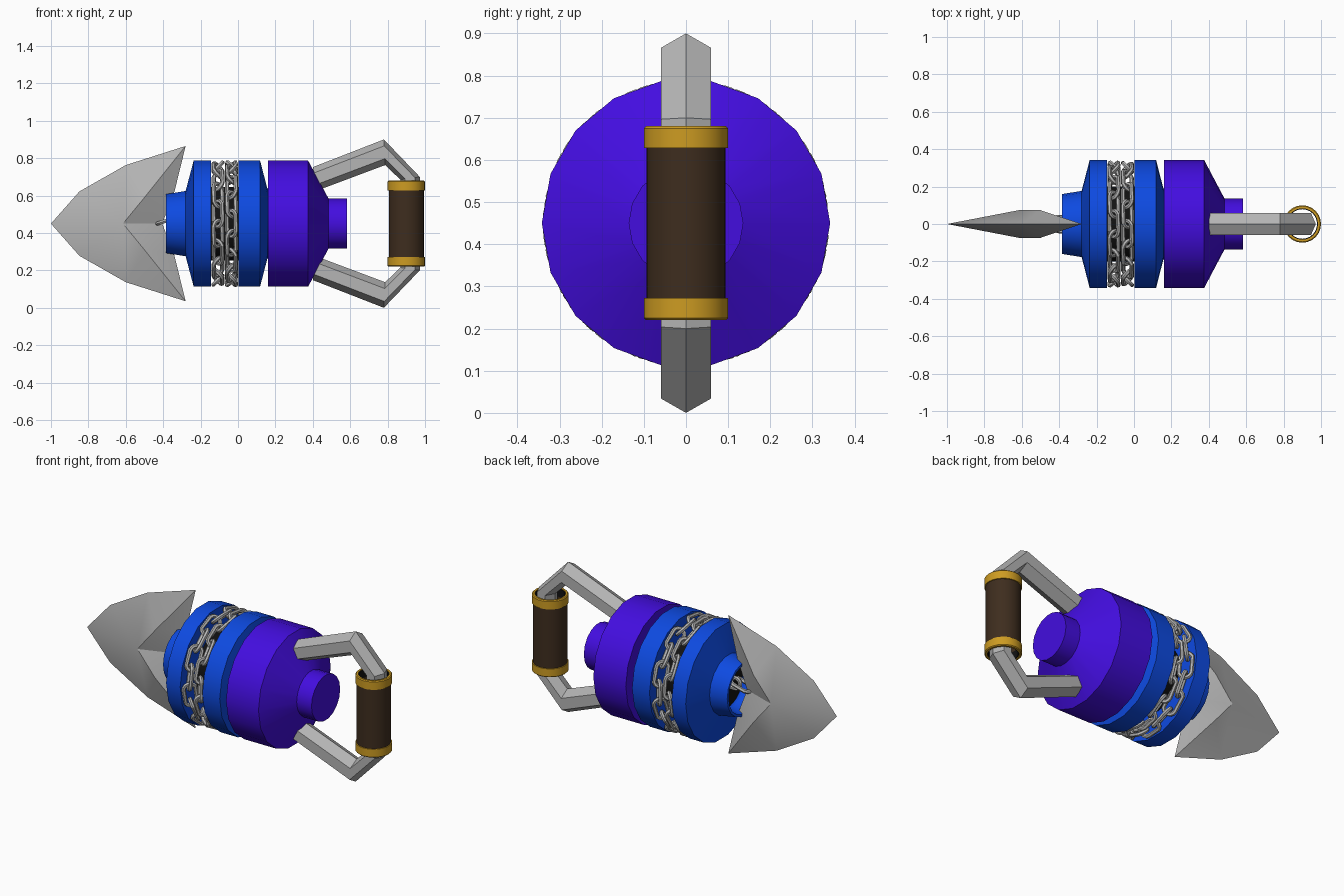
import bpy, bmesh, math
from mathutils import Vector, Matrix

if "Cube" in bpy.data.objects:
    bpy.data.objects.remove(bpy.data.objects["Cube"])

CZ = 0.45      # height of the main axis


def mat(name, rgb):
    m = bpy.data.materials.new(name)
    m.diffuse_color = (*rgb, 1)
    m.use_nodes = True
    m.node_tree.nodes["Principled BSDF"].inputs["Base Color"].default_value = m.diffuse_color
    return m


BLUE = mat("blue", (0.004, 0.068, 0.75))
PURPLE = mat("purple", (0.056, 0.004, 0.74))
STEEL = mat("steel", (0.46, 0.46, 0.46))
GOLD = mat("gold", (0.61, 0.33, 0.016))
BROWN = mat("brown", (0.048, 0.026, 0.013))
BLACK = mat("black", (0.006, 0.006, 0.006))


def finish(name, bm, material, smooth=True):
    bmesh.ops.recalc_face_normals(bm, faces=bm.faces[:])
    me = bpy.data.meshes.new(name)
    bm.to_mesh(me)
    bm.free()
    me.materials.append(material)
    ob = bpy.data.objects.new(name, me)
    bpy.context.collection.objects.link(ob)
    if smooth:
        bpy.ops.object.select_all(action='DESELECT')
        ob.select_set(True)
        bpy.context.view_layer.objects.active = ob
        bpy.ops.object.shade_smooth_by_angle(angle=math.radians(30))
    return ob


def skin(bm, rings, closed=False):
    """Bridge rings of points; cap the ends unless the loop is closed."""
    vs = [[bm.verts.new(p) for p in r] for r in rings]
    n = len(vs[0])
    for i in range(len(vs) if closed else len(vs) - 1):
        a, b = vs[i], vs[(i + 1) % len(vs)]
        for k in range(n):
            bm.faces.new((a[k], a[(k + 1) % n], b[(k + 1) % n], b[k]))
    if not closed:
        bm.faces.new(vs[0])
        bm.faces.new(vs[-1])


def lathe(name, profile, material, sides=18, axis='X', centre=(0, 0, CZ), closed=False):
    """Turn (position along axis, radius) points around the x or z axis."""
    c = Vector(centre)
    rings = []
    for t, r in profile:
        ring = []
        for k in range(sides):
            a = 2 * math.pi * k / sides
            u, v = r * math.cos(a), r * math.sin(a)
            ring.append(c + (Vector((t, u, v)) if axis == 'X' else Vector((u, v, t))))
        rings.append(ring)
    bm = bmesh.new()
    skin(bm, rings, closed)
    return finish(name, bm, material)


def add_link(bm, matrix, half_len, half_wid, wire, n=14, sides=6):
    """Oval chain link: long direction local x, wide direction local y."""
    rings = []
    straight = half_len - half_wid
    for i in range(n):
        a = 2 * math.pi * (i + 0.5) / n
        d = Vector((math.cos(a), math.sin(a), 0))
        c = d * half_wid + Vector((math.copysign(straight, d.x), 0, 0))
        rings.append([matrix @ (c + d * wire * math.cos(b) + Vector((0, 0, wire * math.sin(b))))
                      for b in (2 * math.pi * k / sides for k in range(sides))])
    skin(bm, rings, closed=True)


# Body discs
lathe("front_disc", [(-0.385, 0.16), (-0.28, 0.177), (-0.237, 0.342), (-0.144, 0.342),
                     (-0.144, 0.19), (-0.30, 0.13), (-0.385, 0.145)], BLUE, closed=True)
lathe("socket_lining", [(-0.384, 0.146), (-0.29, 0.14), (-0.28, 0.14), (-0.28, 0.15),
                        (-0.384, 0.15)], BLACK, closed=True)
lathe("chain_drum", [(-0.28, 0.139), (-0.15, 0.2), (0.02, 0.2)], BLACK)
lathe("middle_disc", [(0.003, 0.342), (0.118, 0.342), (0.157, 0.19), (0.165, 0.19),
                      (0.165, 0.1), (0.003, 0.1)], BLUE, closed=True)
lathe("rear_housing", [(0.16, 0.342), (0.375, 0.342), (0.484, 0.136), (0.582, 0.136)], PURPLE)

# Two turns of chain, links alternately twisted
bm = bmesh.new()
LINKS = 18
for row, x in enumerate((-0.107, -0.035)):
    for i in range(LINKS):
        a = 2 * math.pi * (i + 0.5 * row) / LINKS
        twist = math.radians(45 if i % 2 else -45)
        m = (Matrix.Translation((x, 0, CZ)) @ Matrix.Rotation(a, 4, 'X')
             @ Matrix.Translation((0, 0, 0.302))
             @ Matrix.Rotation(math.pi / 2, 4, 'Z') @ Matrix.Rotation(twist, 4, 'X'))
        add_link(bm, m, 0.07, 0.034, 0.012)
finish("chain", bm, STEEL)

# Links joining the blade to the socket
bm = bmesh.new()
tilt = Matrix.Rotation(math.radians(-18), 4, 'Y')
add_link(bm, Matrix.Translation((-0.37, 0, 0.47)) @ tilt, 0.065, 0.04, 0.012)
add_link(bm, Matrix.Translation((-0.29, 0, 0.47)) @ Matrix.Rotation(math.pi / 2, 4, 'X'),
         0.07, 0.034, 0.012)
finish("blade_link", bm, STEEL)

# Blade: one quarter, repeated for both sides and both halves
P = {'tip': (-1, 0, 0), 'a': (-0.848, 0, 0.172), 'b': (-0.6, 0, 0.313), 'c': (-0.28, 0, 0.415),
     'd': (-0.34, 0, 0.17), 'e': (-0.405, 0, 0), 'p': (-0.615, 0.074, 0), 'q': (-0.5, 0.074, 0.14)}
FACES = [('tip', 'a', 'p'), ('a', 'b', 'p'), ('b', 'q', 'p'), ('b', 'c', 'q'),
         ('c', 'd', 'q'), ('d', 'e', 'q'), ('e', 'p', 'q')]
bm = bmesh.new()
for sy in (1, -1):
    for sz in (1, -1):
        for f in FACES:
            bm.faces.new([bm.verts.new((P[k][0], P[k][1] * sy, CZ + P[k][2] * sz)) for k in f])
bmesh.ops.remove_doubles(bm, verts=bm.verts[:], dist=1e-4)
finish("blade", bm, STEEL)

# Handle frame: hexagonal bar, (outer, inner) edge points, mirrored about the axis
half = [((0.40, 0.302), (0.41, 0.172)), ((0.78, 0.45), (0.787, 0.313)),
        ((0.972, 0.25), (0.868, 0.235))]
path = half + [tuple((x, -z) for x, z in s) for s in reversed(half)]
rings = []
for (ox, oz), (ix, iz) in path:
    c = Vector(((ox + ix) / 2, 0, CZ + (oz + iz) / 2))
    h = Vector(((ox - ix) / 2, 0, (oz - iz) / 2))
    rings.append([c + h * math.cos(k * math.pi / 3) + Vector((0, 0.069 * math.sin(k * math.pi / 3), 0))
                  for k in range(6)])
bm = bmesh.new()
skin(bm, rings)
finish("handle_frame", bm, STEEL, smooth=False)

# Grip sleeve and its two collars
GRIP = (0.9, 0, CZ)
lathe("grip", [(-0.2, 0.094), (0.2, 0.094), (0.2, 0.08), (-0.2, 0.08)], BROWN, 24, 'Z', GRIP, True)
for name, s in (("upper_collar", 1), ("lower_collar", -1)):
    lathe(name, [(s * 0.178, 0.1), (s * 0.225, 0.1), (s * 0.23, 0.095), (s * 0.23, 0.084),
                 (s * 0.178, 0.084)], GOLD, 24, 'Z', GRIP, True)
    lathe(name + "_lining", [(s * 0.178, 0.0845), (s * 0.226, 0.0845), (s * 0.226, 0.079),
                             (s * 0.178, 0.079)], BLACK, 24, 'Z', GRIP, True)
